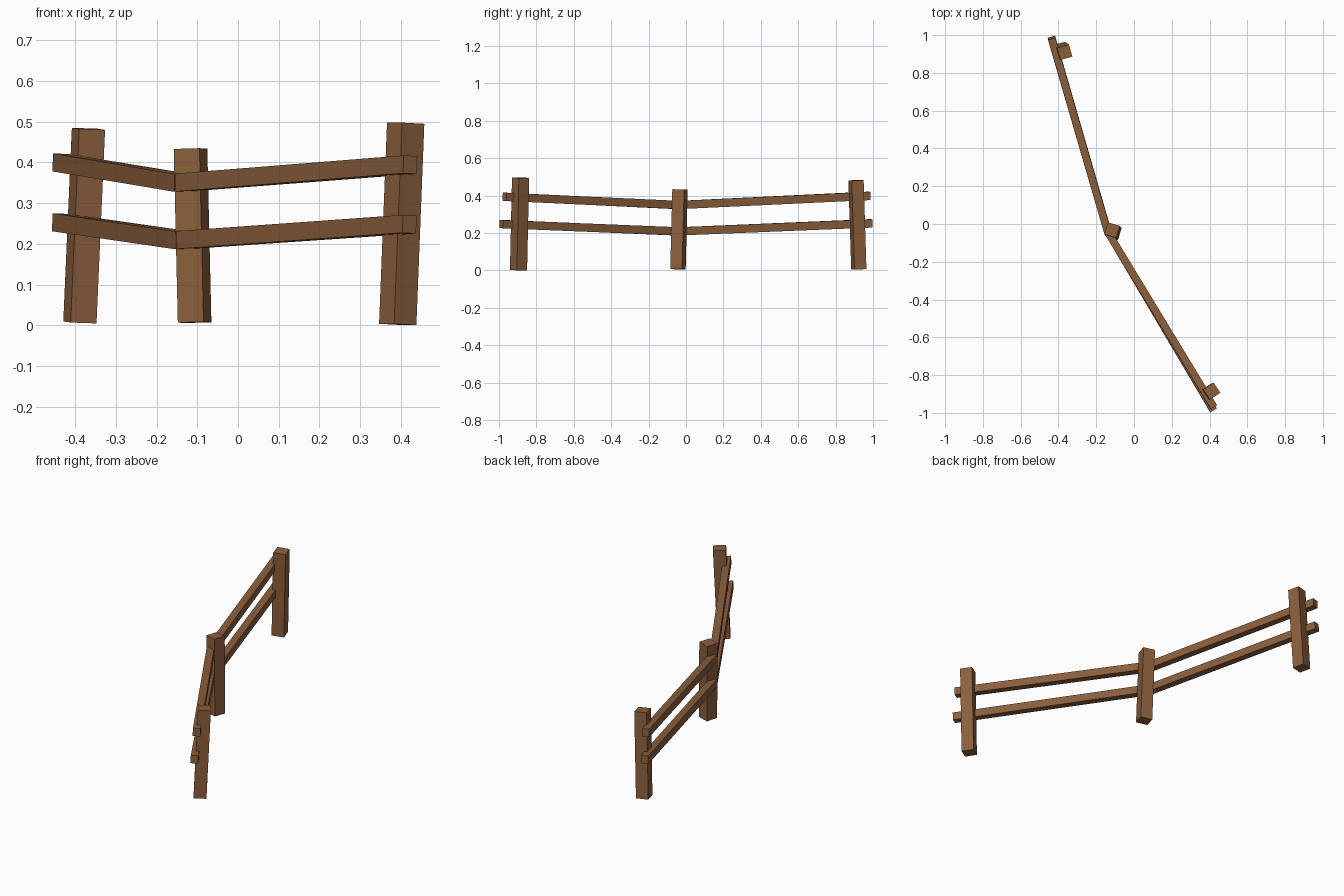
import bpy, bmesh, math
from mathutils import Vector, Matrix

if "Cube" in bpy.data.objects:
    bpy.data.objects.remove(bpy.data.objects["Cube"])

wood = bpy.data.materials.new("brown wood")
wood.diffuse_color = (0.258, 0.114, 0.046, 1)
wood.use_nodes = True
wood.node_tree.nodes["Principled BSDF"].inputs["Base Color"].default_value = wood.diffuse_color


def finish(bm, name):
    bmesh.ops.recalc_face_normals(bm, faces=bm.faces)
    mesh = bpy.data.meshes.new(name)
    bm.to_mesh(mesh)
    bm.free()
    mesh.materials.append(wood)
    bpy.context.collection.objects.link(bpy.data.objects.new(name, mesh))


# Leaning square posts: name, foot centre, top centre, turn in degrees
POST_W = 0.066
posts = [
    ("back_post", (-0.388, 0.924, 0.007), (-0.367, 0.909, 0.482), 16),
    ("middle_post", (-0.1065, -0.043, 0.007), (-0.1165, -0.032, 0.433), -17),
    ("front_post", (0.392, -0.8955, 0.002), (0.4115, -0.8845, 0.496), 34),
]
leans = []
for name, foot, top, turn in posts:
    foot, top = Vector(foot), Vector(top)
    axis = top - foot
    leans.append(axis.normalized())
    tilt = Vector((0, 0, 1)).rotation_difference(axis).to_matrix().to_4x4()
    bm = bmesh.new()
    bmesh.ops.create_cube(bm, size=1)
    bm.transform(Matrix.Translation((foot + top) / 2) @ tilt
                 @ Matrix.Rotation(math.radians(turn), 4, 'Z')
                 @ Matrix.Diagonal((POST_W, POST_W, axis.length, 1)))
    finish(bm, name)

# Rails: bars swept through three points, mitred at the middle, leaning with the posts
THICK, HEIGHT = 0.039, 0.044
rails = {
    "upper_rail": [(-0.436, 0.981, 0.399), (-0.140, -0.041, 0.350), (0.4225, -0.970, 0.394)],
    "lower_rail": [(-0.437, 0.991, 0.252), (-0.138, -0.043, 0.209), (0.421, -0.987, 0.248)],
}
for name, path in rails.items():
    pts = [Vector(p) for p in path]
    d1, d2 = (pts[1] - pts[0]).normalized(), (pts[2] - pts[1]).normalized()
    mid = (d1 + d2).normalized()
    bm = bmesh.new()
    rings = []
    for p, d, up in zip(pts, (d1, mid, d2), leans):
        side = d.cross(up).normalized() * (THICK / 2 / d.dot(d1 if d is mid else d))
        rise = up * HEIGHT / 2
        rings.append([bm.verts.new(p + a * side + b * rise)
                      for a, b in ((-1, -1), (1, -1), (1, 1), (-1, 1))])
    for r, s in zip(rings, rings[1:]):
        for i in range(4):
            j = (i + 1) % 4
            bm.faces.new((r[i], r[j], s[j], s[i]))
    bm.faces.new(rings[0])
    bm.faces.new(rings[-1])
    finish(bm, name)
